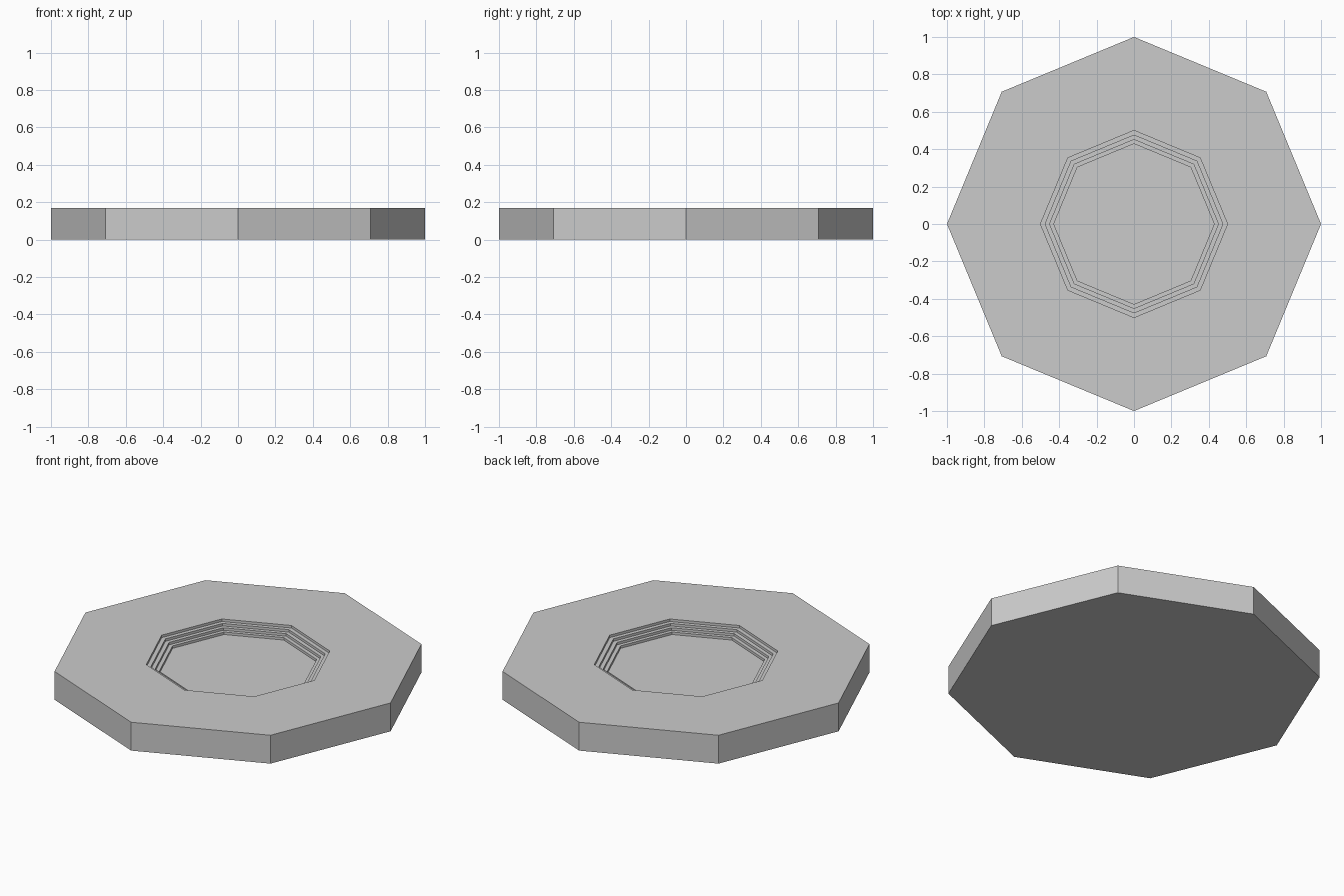
import bpy, bmesh
from math import cos, sin, pi

if "Cube" in bpy.data.objects:
    bpy.data.objects.remove(bpy.data.objects["Cube"])

SIDES, HEIGHT = 8, 0.168
STEPS, STEP_DROP, STEP_SCALE = 4, 0.0148, 0.95

# Profile (radius, z): outer wall, top rim, then steps down into the recess
profile = [(1.0, 0.0), (1.0, HEIGHT)]
r, z = 0.5, HEIGHT
for _ in range(STEPS):
    profile += [(r, z), (r, z - STEP_DROP)]
    r, z = r * STEP_SCALE, z - STEP_DROP

# Octagonal slab with stepped recess
bm = bmesh.new()
rings = [[bm.verts.new((pr * cos(2 * pi * i / SIDES), pr * sin(2 * pi * i / SIDES), pz))
          for i in range(SIDES)] for pr, pz in profile]
for a, b in zip(rings, rings[1:]):
    for i in range(SIDES):
        j = (i + 1) % SIDES
        bm.faces.new((a[i], a[j], b[j], b[i]))
bm.faces.new(rings[0][::-1])  # underside
bm.faces.new(rings[-1])       # recess floor
bmesh.ops.recalc_face_normals(bm, faces=bm.faces)

mesh = bpy.data.meshes.new("octagonal_slab")
bm.to_mesh(mesh)
bm.free()
bpy.context.collection.objects.link(bpy.data.objects.new("octagonal_slab", mesh))
